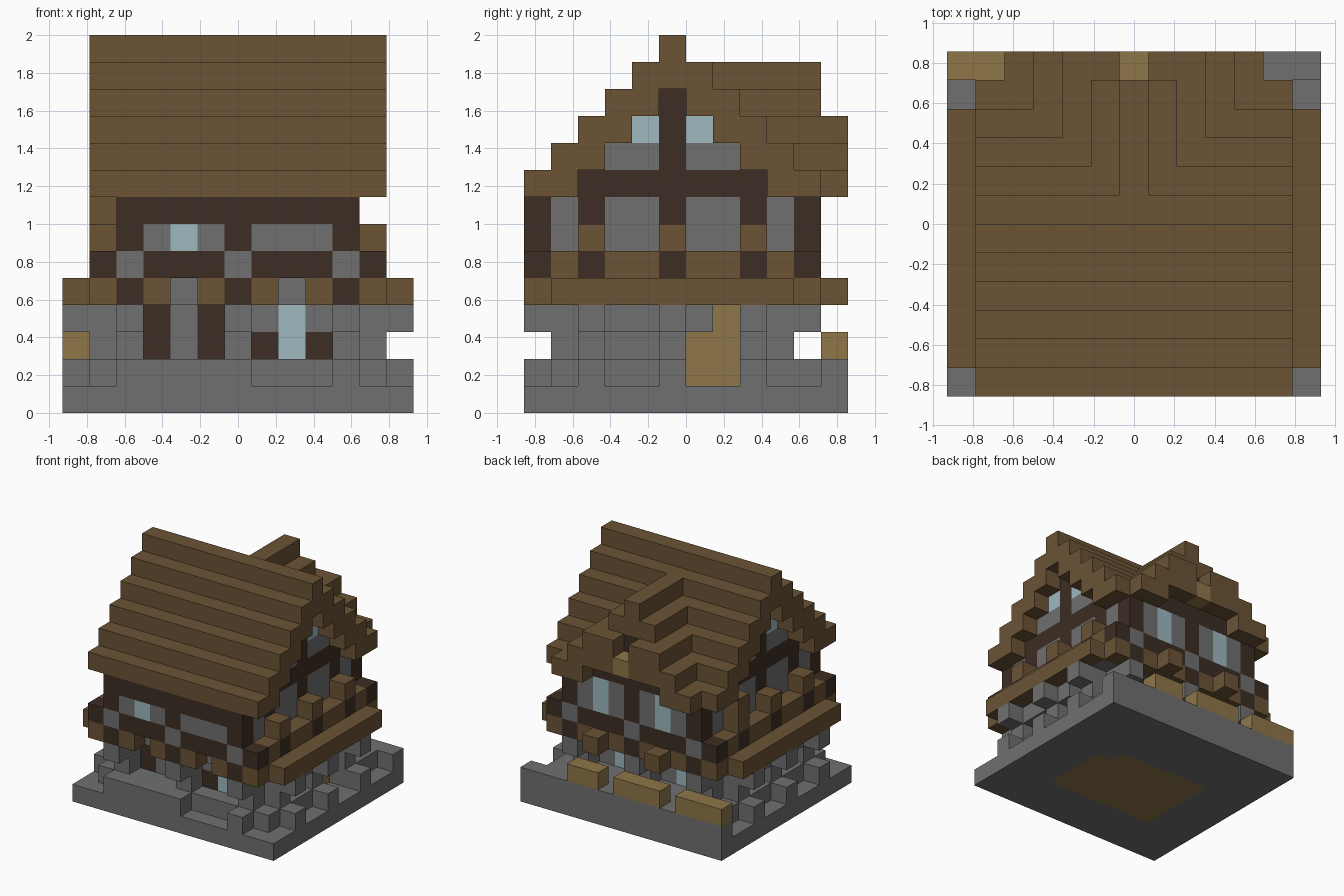
import bpy, bmesh
from mathutils import Vector

if "Cube" in bpy.data.objects:
    bpy.data.objects.remove(bpy.data.objects["Cube"], do_unlink=True)

U = 1 / 7                      # edge of one building block
NX, NY = 13, 12                # blocks across and deep
LAST = NX - 1


def linear(c):
    c /= 255
    return c / 12.92 if c <= 0.04045 else ((c + 0.055) / 1.055) ** 2.4


def material(name, rgb):
    m = bpy.data.materials.new(name)
    m.use_nodes = True
    colour = [linear(c) for c in rgb] + [1]
    m.diffuse_color = colour
    m.node_tree.nodes["Principled BSDF"].inputs["Base Color"].default_value = colour
    return m


MATERIALS = [material("stone_grey", (112, 112, 112)),
             material("dark_timber", (60, 45, 36)),
             material("roof_brown", (107, 83, 53)),
             material("window_glass", (158, 184, 191)),
             material("tan_planks", (142, 118, 73))]
CODES = "GDBWT"
blocks = {}                    # cell -> (part, colour letter)


def span(v):
    return range(v[0], v[1] + 1) if isinstance(v, tuple) else (v,)


def fill(part, code, xs, ys, zs, mirror=False):
    """Fill a range of cells; '.' empties them; mirror repeats them across x."""
    for x in span(xs):
        for y in span(ys):
            for z in span(zs):
                for cx in ({x, LAST - x} if mirror else {x}):
                    if code == ".":
                        blocks.pop((cx, y, z), None)
                    else:
                        blocks[cx, y, z] = (part, code)


def across(part, text, start, y, z):
    for n, code in enumerate(text):
        if code != ".":
            fill(part, code, start + n, y, z)


def along(part, text, x, start, z):
    for n, code in enumerate(text):
        if code != ".":
            fill(part, code, x, start + n, z, mirror=True)


# Foundation, plank floor, plinth, porch and rear terrace
fill("foundation", "G", (0, 12), (0, 11), 0)
fill("plank_floor", "T", (3, 9), (3, 7), 0)
fill("foundation", "G", 9, 7, 0)
fill("plinth", "G", (1, 11), (1, 10), 1)
fill("porch", "G", (2, 6), 0, 1)
fill("porch", "G", 10, 0, 1)
fill("rear_terrace", "G", (0, 12), 11, 1)
for xs in ((0, 2), (4, 6), (8, 9)):
    fill("rear_fence", "T", xs, 11, 2)

# Ground floor walls
fill("ground_wall", "G", 10, (2, 8), (2, 3), mirror=True)
across("ground_wall", "GDGDGDWDG", 2, 2, 2)
across("ground_wall", "GDGDGGWGG", 2, 2, 3)
for z in (2, 3):
    across("ground_wall", "GGWGGGWGG", 2, 8, z)

# Stone buttresses with feet and corbels
for y in (2, 5, 8):
    fill("side_buttress", "G", 12, y, 1, mirror=True)
    fill("side_buttress", "G", 11, y, (2, 3), mirror=True)
    fill("side_buttress", "G", 12, y, 3, mirror=True)
for x in (2, 6, 10):
    fill("front_buttress", "G", x, 1, (2, 3))
    fill("front_buttress", "G", x, 0, 3)
    fill("back_buttress", "G", x, 9, (2, 3))
    fill("back_buttress", "G", x, 10, 3)
fill("side_lintel", "G", 11, (2, 8), 3, mirror=True)

# Side doorway
fill("side_door", ".", 11, (6, 7), 1)
fill("side_door", ".", 11, 7, 3)
fill("side_door", "T", 10, (6, 7), (1, 2))
fill("side_door", "T", 10, 7, 3)

# Upper floor, side ledges and stub posts
fill("upper_floor", "G", (1, 11), (1, 9), 4)
fill("side_ledge", "B", 12, (1, 9), 4, mirror=True)
along("side_rail", "BDBBDBBDB", 11, 1, 5)
along("side_rail", "B..B..B", 11, 2, 6)
fill("side_rail", "B", 1, 8, 7)

# Upper floor walls
for z in (6, 7):
    along("upper_side_wall", "DGDGGDGGDGD", 10, 0, z)
    across("upper_back_wall", ".DGWGDGWGD.", 1, 10, z)
across("upper_front_wall", ".DGWGDGGGD.", 1, 0, 6)
across("upper_front_wall", ".DDDDDDDDD.", 1, 0, 7)
for part, y in (("upper_front_wall", 0), ("upper_back_wall", 10)):
    across(part, "BDB.BDB.BDB", 1, y, 4)
    across(part, "DGDDDGDDDGD", 1, y, 5)
for x in (4, 8):
    fill("back_window_box", "B", x, (10, 11), 4)

# Gable end walls
along("gable_wall", "DDDDDDD", 10, 2, 8)
along("gable_wall", "GGDGG", 10, 3, 9)
along("gable_wall", "WDW", 10, 4, 10)
along("gable_wall", "D", 10, 5, 11)

# Stepped main roof
for n in range(6):
    for a, b in ((n, min(n + 1, 5)), (max(9 - n, 5), 10 - n)):
        fill("main_roof", "B", (1, 11), (a, b), 8 + n)

# Stepped rear gable with a small balcony
for n in range(5):
    end = 11 if n < 3 else 10
    fill("rear_gable", "B", (2 + n, min(3 + n, 6)), (9 - n, end), 8 + n, mirror=True)
    if 0 < n < 4:
        fill("rear_gable", "B", (3 + n, 9 - n), 10, 8 + n)
across("rear_gable", "BBBTBBB", 3, 11, 9)
fill("rear_gable", "D", 6, 10, 10)
fill("rear_gable", "D", (4, 8), 10, 8)

# Turn the blocks of each part into one mesh of exposed faces
AXES = [Vector((1, 0, 0)), Vector((0, 1, 0)), Vector((0, 0, 1))]


def build(part):
    bm = bmesh.new()
    corners = {}

    def corner(p):
        key = tuple(round(c) for c in p)
        if key not in corners:
            x, y, z = key
            corners[key] = bm.verts.new(((x - NX / 2) * U, (y - NY / 2) * U, z * U))
        return corners[key]

    for cell, (owner, code) in blocks.items():
        if owner != part:
            continue
        base = Vector(cell)
        for a in range(3):
            d, u, v = AXES[a], AXES[(a + 1) % 3], AXES[(a + 2) % 3]
            for sign in (1, -1):
                if tuple(int(c) for c in base + d * sign) in blocks:
                    continue
                o = base + d if sign > 0 else base
                ring = [o, o + u, o + u + v, o + v]
                face = bm.faces.new([corner(p) for p in ring[::sign]])
                face.material_index = CODES.index(code)
    bmesh.ops.dissolve_limit(bm, angle_limit=0.01, verts=bm.verts, edges=bm.edges,
                             delimit={'MATERIAL'})
    mesh = bpy.data.meshes.new(part)
    bm.to_mesh(mesh)
    bm.free()
    for m in MATERIALS:
        mesh.materials.append(m)
    bpy.context.collection.objects.link(bpy.data.objects.new(part, mesh))


for part in sorted({owner for owner, _ in blocks.values()}):
    build(part)
